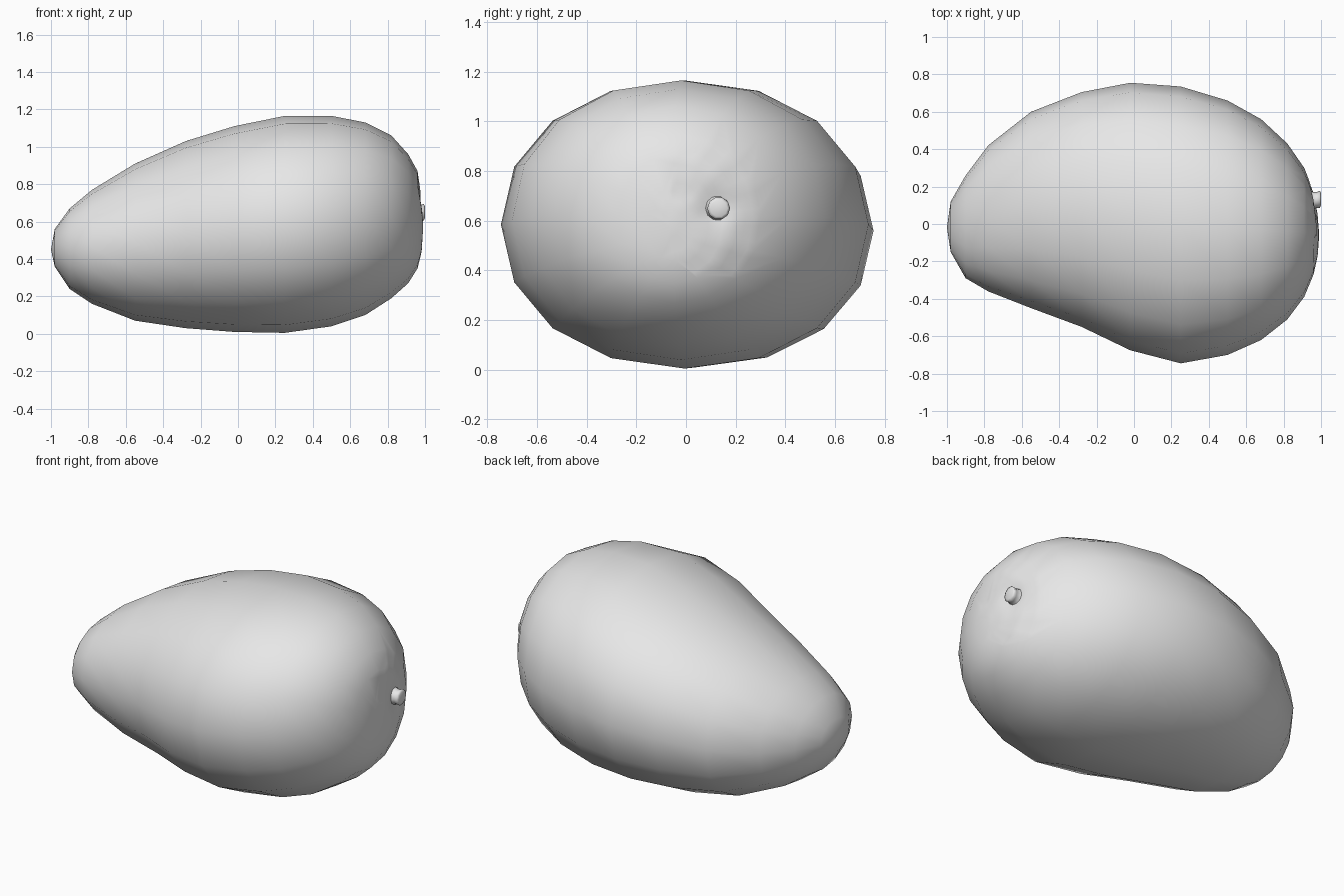
import bpy
import bmesh
import math
from mathutils import Vector

cube = bpy.data.objects.get("Cube")
if cube:
    bpy.data.objects.remove(cube)

SIDES = 16
STEM = Vector((0.96, 0.125, 0.65))

# Cross-sections along the fruit: x, y low, y high, z low, z high
SECTIONS = [
    (-0.98, -0.15, 0.12, 0.36, 0.56),
    (-0.90, -0.29, 0.26, 0.24, 0.67),
    (-0.78, -0.36, 0.42, 0.16, 0.77),
    (-0.55, -0.45, 0.60, 0.07, 0.91),
    (-0.28, -0.55, 0.705, 0.03, 1.03),
    (-0.02, -0.675, 0.755, 0.01, 1.11),
    (0.25, -0.745, 0.735, 0.005, 1.165),
    (0.50, -0.70, 0.66, 0.04, 1.165),
    (0.68, -0.62, 0.56, 0.10, 1.13),
    (0.82, -0.51, 0.43, 0.19, 1.06),
    (0.91, -0.39, 0.30, 0.27, 0.96),
    (0.96, -0.27, 0.18, 0.35, 0.87),
    (0.982, -0.17, 0.06, 0.44, 0.72),
]

skin = bpy.data.materials.new("plain grey")
skin.use_nodes = True
GREY = (0.8, 0.8, 0.8, 1)
skin.diffuse_color = GREY
skin.node_tree.nodes["Principled BSDF"].inputs["Base Color"].default_value = GREY


def finish(bm, name):
    bmesh.ops.recalc_face_normals(bm, faces=bm.faces)
    for face in bm.faces:
        face.smooth = True
    mesh = bpy.data.meshes.new(name)
    bm.to_mesh(mesh)
    bm.free()
    mesh.materials.append(skin)
    obj = bpy.data.objects.new(name, mesh)
    bpy.context.collection.objects.link(obj)
    return obj


def rounded(value):
    # Slightly fuller than a plain ellipse
    return math.copysign(abs(value) ** 0.95, value)


def loft(bm, rings, start, end):
    # Skin a row of rings and close both ends on a point
    loops = [[bm.verts.new(p) for p in ring] for ring in rings]
    first, last = bm.verts.new(start), bm.verts.new(end)
    count = len(loops[0])
    for i in range(count):
        j = (i + 1) % count
        for a, b in zip(loops, loops[1:]):
            bm.faces.new((a[i], a[j], b[j], b[i]))
        bm.faces.new((first, loops[0][j], loops[0][i]))
        bm.faces.new((last, loops[-1][i], loops[-1][j]))


# Fruit body
rings = []
for x, y0, y1, z0, z1 in SECTIONS:
    ring = []
    for i in range(SIDES):
        a = math.tau * i / SIDES
        ring.append((x,
                     (y0 + y1) / 2 + (y1 - y0) / 2 * rounded(math.cos(a)),
                     (z0 + z1) / 2 + (z1 - z0) / 2 * rounded(math.sin(a))))
    rings.append(ring)
bm = bmesh.new()
loft(bm, rings, (-1, -0.02, 0.45), (0.99, -0.06, 0.57))

# Dimple around the stem, with a shallow crease running to one side
near = [f for f in bm.faces if (f.calc_center_median() - STEM).length < 0.24]
edges = list({e for f in near for e in f.edges})
bmesh.ops.subdivide_edges(bm, edges=edges, cuts=3, use_grid_fill=True)
for v in bm.verts:
    if v.co.x > 0.8:
        dy, dz = v.co.y - STEM.y, v.co.z - STEM.z
        v.co.x -= 0.025 * math.exp(-(dy * dy + dz * dz) / 0.005)
        v.co.x -= 0.008 * math.exp(-((dy + 0.17) / 0.12) ** 2 - ((dz - 0.06) / 0.03) ** 2)
finish(bm, "fruit_body")

# Stem stub, flared at its foot and rounded at its tip
bm = bmesh.new()
stub = []
for x, radius in ((0.92, 0.07), (0.95, 0.05), (0.975, 0.042), (0.993, 0.046), (0.999, 0.034)):
    shift = (x - STEM.x) * 0.2
    stub.append([(x, STEM.y + shift + radius * math.cos(math.tau * i / 10),
                  STEM.z + radius * math.sin(math.tau * i / 10)) for i in range(10)])
loft(bm, stub, (0.91, STEM.y, STEM.z), (1.0, STEM.y + 0.01, STEM.z))
finish(bm, "stem_stub")
